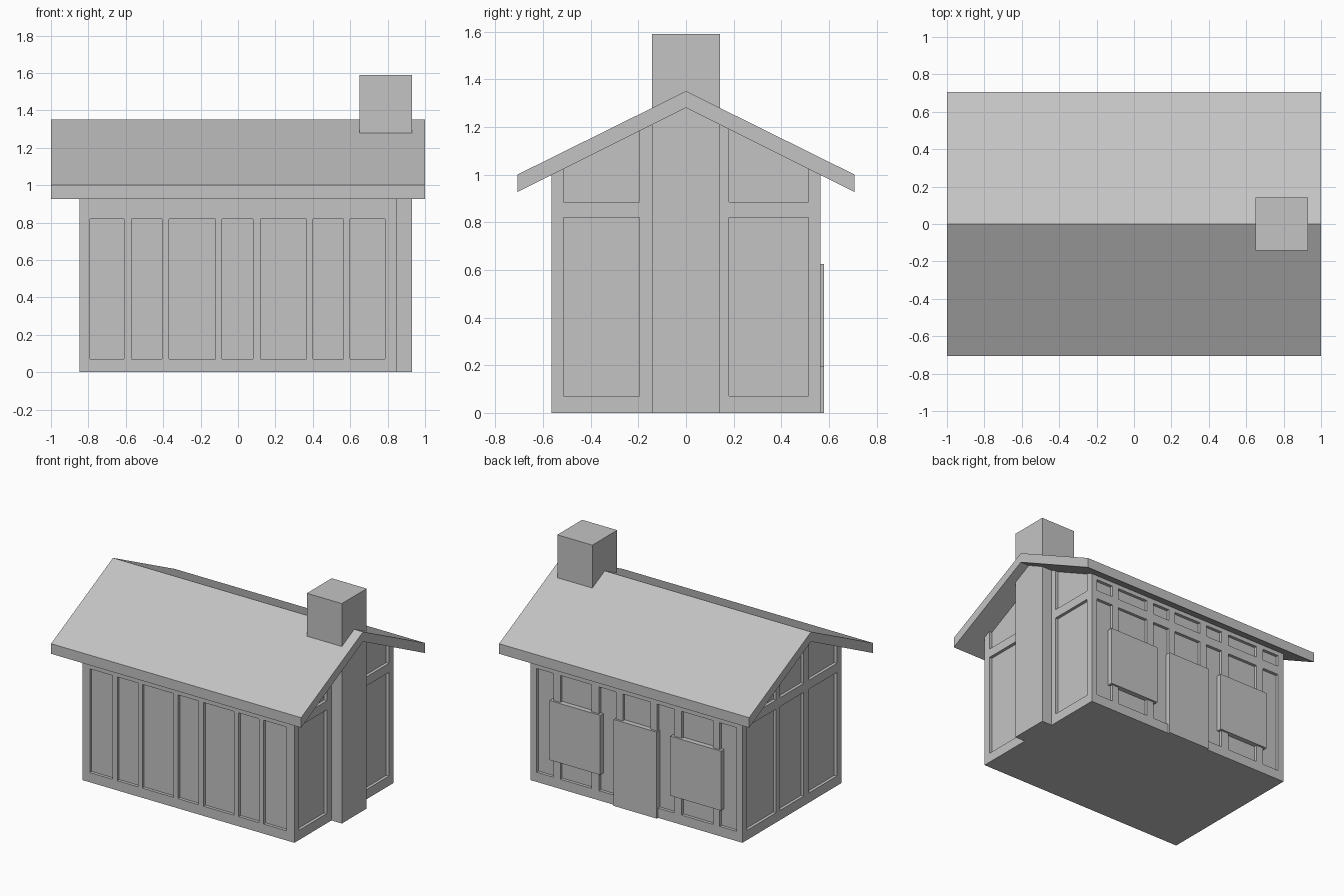
import bpy, bmesh
from mathutils import Matrix

cube = bpy.data.objects.get("Cube")
if cube:
    bpy.data.objects.remove(cube, do_unlink=True)

grey = bpy.data.materials.new("plain grey")
grey.use_nodes = True
colour = (0.55, 0.55, 0.55, 1)
grey.diffuse_color = colour
grey.node_tree.nodes["Principled BSDF"].inputs["Base Color"].default_value = colour


def finish(name, bm):
    bmesh.ops.recalc_face_normals(bm, faces=bm.faces)
    mesh = bpy.data.meshes.new(name)
    bm.to_mesh(mesh)
    bm.free()
    mesh.materials.append(grey)
    obj = bpy.data.objects.new(name, mesh)
    bpy.context.collection.objects.link(obj)
    return obj


def add_box(bm, x, y, z):
    centre = [(a + b) / 2 for a, b in (x, y, z)]
    size = [b - a for a, b in (x, y, z)]
    matrix = Matrix.Translation(centre) @ Matrix.Diagonal((*size, 1))
    bmesh.ops.create_cube(bm, size=1, matrix=matrix)


def box(name, x, y, z):
    bm = bmesh.new()
    add_box(bm, x, y, z)
    return finish(name, bm)


def prism(name, profile, x0, x1):
    """Extrude a closed (y, z) profile along x."""
    bm = bmesh.new()
    face = bm.faces.new([bm.verts.new((x0, y, z)) for y, z in profile])
    moved = bmesh.ops.extrude_face_region(bm, geom=[face])["geom"]
    verts = [v for v in moved if isinstance(v, bmesh.types.BMVert)]
    bmesh.ops.translate(bm, verts=verts, vec=(x1 - x0, 0, 0))
    return finish(name, bm)


HALF_X, HALF_Y = 0.847, 0.565
DEPTH, OUT = 0.022, 0.1
LOWER, UPPER, GABLE = (0.07, 0.82), (0.885, 0.968), (0.885, 1.5)

# Walls with a gabled top tucked just into the roof
walls = prism("walls", [(-HALF_Y, 0), (HALF_Y, 0), (HALF_Y, 1.015),
                        (0, 1.295), (-HALF_Y, 1.015)], -HALF_X, HALF_X)

# Recessed panels between the timber frame
bm = bmesh.new()
front_columns = [(-0.79, -0.61), (-0.57, -0.405), (-0.37, -0.12), (-0.085, 0.08),
                 (0.12, 0.365), (0.40, 0.565), (0.60, 0.785)]
for column in front_columns:
    add_box(bm, column, (-HALF_Y - OUT, -HALF_Y + DEPTH), LOWER)

side_columns = [(0.165, 0.30), (0.36, 0.61), (0.665, 0.80)]
back_columns = [(-0.11, 0.11)] + side_columns + [(-b, -a) for a, b in side_columns]
for column in back_columns:
    for height in (LOWER, UPPER):
        add_box(bm, column, (HALF_Y - DEPTH, HALF_Y + OUT), height)

for column in [(-0.515, -0.195), (-0.135, 0.135), (0.18, 0.515)]:
    for height in (LOWER, GABLE):
        add_box(bm, (HALF_X - DEPTH, HALF_X + OUT), column, height)
        add_box(bm, (-HALF_X - OUT, -HALF_X + DEPTH), column, height)
cutter = finish("panel_cutter", bm)
cutter.hide_render = True

cut = walls.modifiers.new("panels", 'BOOLEAN')
cut.operation = 'DIFFERENCE'
cut.solver = 'EXACT'
cut.object = cutter
bpy.context.view_layer.objects.active = walls
bpy.ops.object.modifier_apply(modifier=cut.name)
bpy.data.objects.remove(cutter, do_unlink=True)

# Pitched roof with overhanging eaves
prism("roof", [(-0.707, 0.927), (0, 1.28), (0.707, 0.927),
               (0.707, 1.0), (0, 1.35), (-0.707, 1.0)], -1, 1)

# Chimney running from the ground through the roof
box("chimney", (0.65, 0.93), (-0.142, 0.142), (0, 1.59))

# Door and shutters standing proud of the back wall
PLATE = (0.54, 0.58)
box("door", (-0.172, 0.172), PLATE, (0, 0.625))
for name, x in (("left_shutter", (0.28, 0.685)), ("right_shutter", (-0.685, -0.28))):
    box(name, x, PLATE, (0.195, 0.625))
